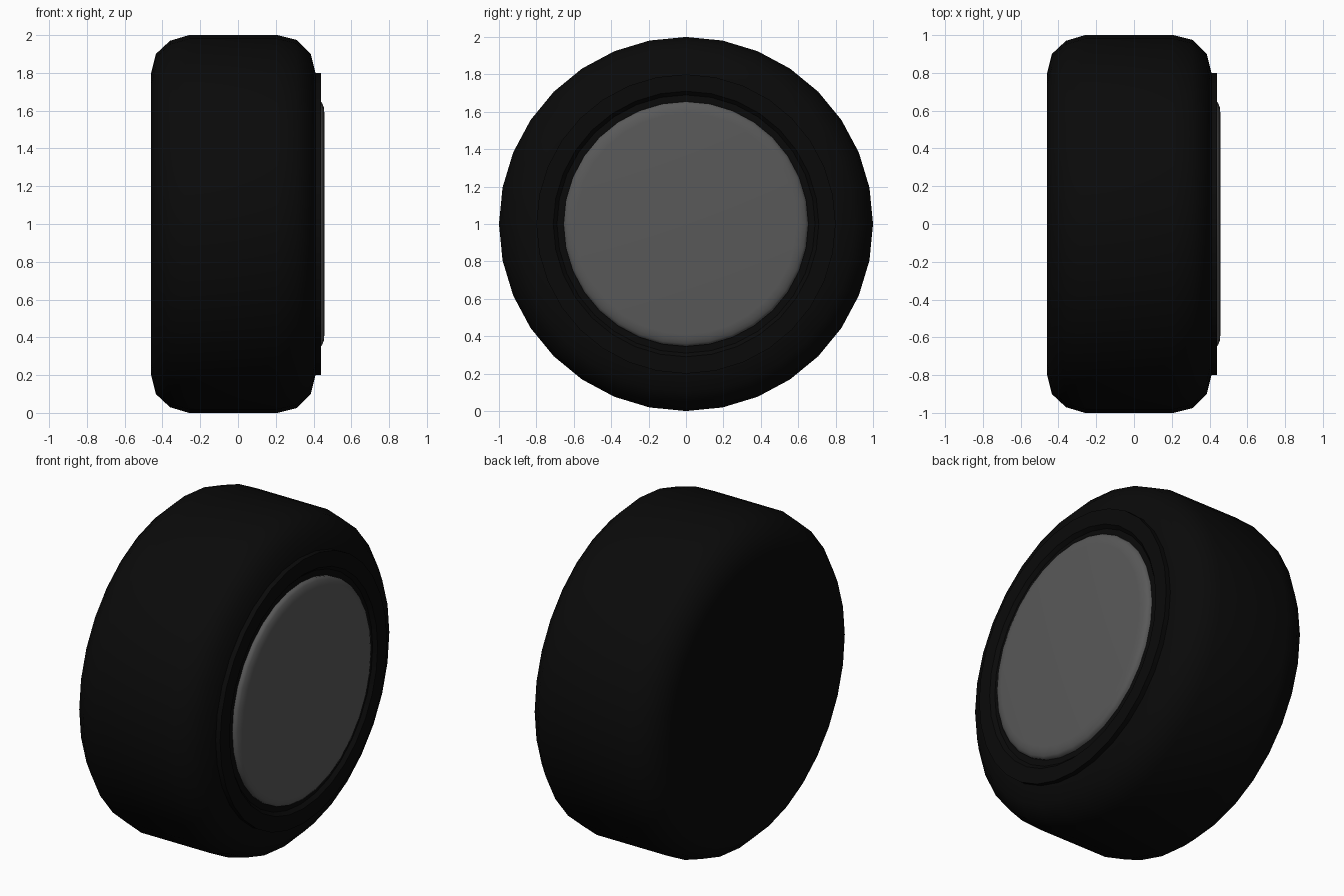
import bpy, math

if "Cube" in bpy.data.objects:
    bpy.data.objects.remove(bpy.data.objects["Cube"])

SIDES = 32


def material(name, value):
    m = bpy.data.materials.new(name)
    m.diffuse_color = (value, value, value, 1)
    m.use_nodes = True
    m.node_tree.nodes["Principled BSDF"].inputs["Base Color"].default_value = m.diffuse_color
    return m


def lathe(name, profile, mat, angle):
    """Revolve (x, radius) points around the wheel axle and cap both ends."""
    verts, faces = [], []
    for x, r in profile:
        for i in range(SIDES):
            a = 2 * math.pi * i / SIDES
            verts.append((x, r * math.cos(a), 1 + r * math.sin(a)))
    for j in range(len(profile) - 1):
        for i in range(SIDES):
            k = (i + 1) % SIDES
            a, b = j * SIDES, (j + 1) * SIDES
            faces.append((a + i, a + k, b + k, b + i))
    last = (len(profile) - 1) * SIDES
    faces.append(tuple(reversed(range(SIDES))))
    faces.append(tuple(range(last, last + SIDES)))
    mesh = bpy.data.meshes.new(name)
    mesh.from_pydata(verts, [], faces)
    mesh.materials.append(mat)
    obj = bpy.data.objects.new(name, mesh)
    bpy.context.collection.objects.link(obj)
    bpy.ops.object.select_all(action='DESELECT')
    obj.select_set(True)
    bpy.context.view_layer.objects.active = obj
    bpy.ops.object.shade_smooth_by_angle(angle=math.radians(angle))
    return obj


rubber = material("rubber", 0.003)
metal = material("dark_metal", 0.1)

# Tyre: closed back, rounded shoulders, raised lip and a shallow groove
lathe("tyre", [(-0.46, 0.80), (-0.435, 0.90), (-0.36, 0.97), (-0.26, 1.0),
               (0.21, 1.0), (0.31, 0.975), (0.385, 0.90), (0.41, 0.80),
               (0.44, 0.80), (0.44, 0.71), (0.42, 0.69), (0.42, 0.64)],
      rubber, 40)

# Hub cap: flat disc with a rounded rim
lathe("hub_cap", [(0.40, 0.655), (0.435, 0.655), (0.445, 0.64),
                  (0.454, 0.62), (0.457, 0.59)], metal, 60)
